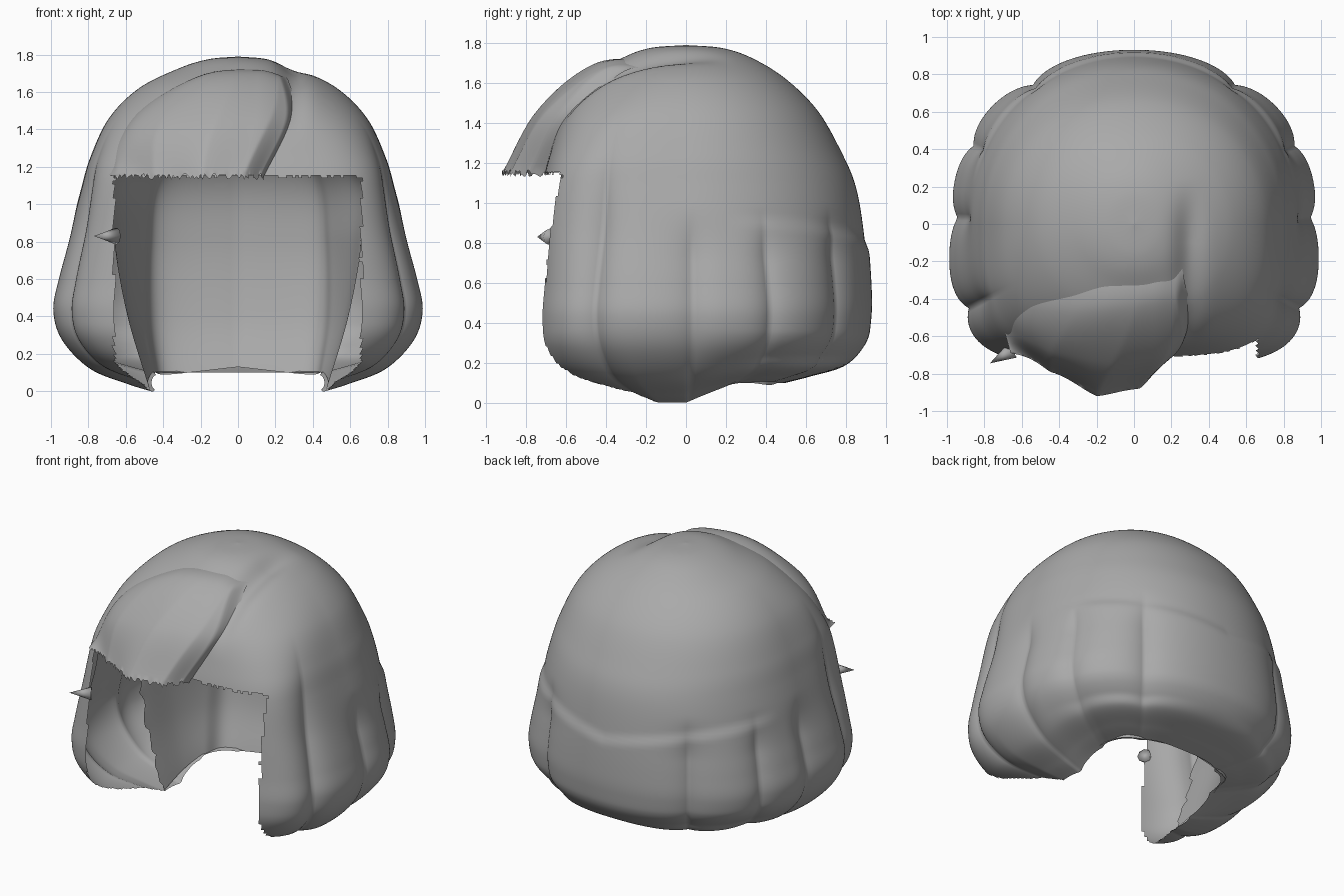
import bpy, bmesh, math, random
from mathutils import Vector

random.seed(4)
cube = bpy.data.objects.get("Cube")
if cube:
    bpy.data.objects.remove(cube)

hair = bpy.data.materials.new("hair grey")
hair.use_nodes = True
hair.diffuse_color = (0.4, 0.4, 0.4, 1)
hair.node_tree.nodes["Principled BSDF"].inputs["Base Color"].default_value = hair.diffuse_color


def spline(points, t):
    """Smooth curve through a list of points, t from 0 to 1."""
    last = len(points) - 1
    i = min(int(t * last), last - 1)
    f = t * last - i
    p1, p2 = Vector(points[i]), Vector(points[i + 1])
    p0 = Vector(points[i - 1]) if i else 2 * p1 - p2
    p3 = Vector(points[i + 2]) if i + 2 <= last else 2 * p2 - p1
    return p1 + 0.5 * f * (p2 - p0 + f * (2 * p0 - 5 * p1 + 4 * p2 - p3
                                         + f * (3 * p1 - p0 - 3 * p2 + p3)))


def ramp(value, start, end):
    f = min(1, max(0, (value - start) / (end - start)))
    return f * f * (3 - 2 * f)


def grid_mesh(name, func, cols, rows, drop=None):
    """Sheet made from func(u, v); faces whose centre passes drop are cut."""
    bm = bmesh.new()
    grid = [[bm.verts.new(func(c / cols, r / rows)) for c in range(cols + 1)]
            for r in range(rows + 1)]
    for r in range(rows):
        for c in range(cols):
            bm.faces.new((grid[r][c], grid[r + 1][c], grid[r + 1][c + 1], grid[r][c + 1]))
    if drop:
        cut = [f for f in bm.faces if drop(f.calc_center_median())]
        bmesh.ops.delete(bm, geom=cut, context="FACES")
    bmesh.ops.remove_doubles(bm, verts=bm.verts, dist=0.0004)
    return finish(name, bm)


def finish(name, bm):
    mesh = bpy.data.meshes.new(name)
    bm.to_mesh(mesh)
    bm.free()
    mesh.materials.append(hair)
    obj = bpy.data.objects.new(name, mesh)
    bpy.context.collection.objects.link(obj)
    for poly in mesh.polygons:
        poly.use_smooth = True
    return obj


# Bob profile: half width, depth behind, depth in front, height
PROFILE = [(.001, .001, .001, 1.79), (.16, .18, .18, 1.775), (.32, .33, .32, 1.725),
           (.53, .5, .5, 1.62), (.69, .66, .61, 1.46), (.79, .78, .68, 1.25),
           (.84, .85, .72, 1.08), (.9, .89, .74, .85), (.97, .91, .75, .6),
           (1, .91, .76, .43), (.95, .88, .75, .27), (.8, .78, .7, .12),
           (.6, .6, .6, .04), (.47, .49, .5, 0)]
CREASES = [-27, 2, 26, 54]
CREASES += [180 - a for a in CREASES]


def bob(u, v):
    deg = -90 + 360 * u
    c, s = math.cos(math.radians(deg)), math.sin(math.radians(deg))
    wide, back, front, z = spline(PROFILE, v)
    deep = back if s > 0 else front
    n = 2 + (0.1 + ramp(z, .2, 0) if s > 0 else 2 * ramp(z, 1.72, 1.1))
    radius = (abs(c / wide) ** n + abs(s / deep) ** n) ** (-1 / n)
    # Creases between the hanging clumps
    for a in CREASES:
        face_side = a in (-27, 207)
        low = ramp(z, 1.5, .8) if face_side else ramp(z, 1, .7)
        depth = 0.075 if face_side else 0.055
        radius *= 1 - depth * low * math.exp(-abs(deg - a) / 6)
    # Ledge where the crown layer lies over the lower clumps
    ledge = 0.78 + 0.14 * abs(c)
    radius *= 1 + 0.02 * ramp(z, ledge + .04, ledge - .04) * ramp(s, .2, .5)
    x, y = radius * c, radius * s
    # Hem rises at the back and at the face
    lift = 0.1 * min(1, max(0, 2 * s)) + 0.16 * max(0, -s - .3)
    hem = z + lift * max(0, 1 - z / .35)
    # Parting dent
    dent = 0.04 * math.exp(-((x - .29) / .07) ** 2) * ramp(y, .25, -.1) * ramp(z, 1.3, 1.6)
    return x, y, hem - dent


def face_opening(p):
    limit = min(.66, .47 + .41 * (-.14 - p.y)) + random.uniform(-.005, .005)
    return p.y < -.14 and abs(p.x) < limit and p.z < 1.15 + random.uniform(-.01, .01)


grid_mesh("bob_shell", bob, 320, 140, face_opening)

# Lining around the head: left half of each level, from the hem to the ceiling
LINING = [
    [(.47, -.14, .0), (.48, .1, .06), (.45, .28, .1), (.37, .43, .09), (0, .49, .13)],
    [(.59, -.14, .4), (.57, .14, .4), (.5, .36, .4), (.4, .52, .4), (0, .58, .4)],
    [(.66, -.14, .8), (.61, .14, .8), (.5, .42, .8), (.4, .56, .8), (0, .62, .8)],
    [(.66, -.14, 1.15), (.6, .14, 1.15), (.46, .38, 1.15), (.36, .5, 1.15), (0, .56, 1.15)],
    [(.3, -.14, 1.45), (.3, .1, 1.45), (.24, .15, 1.45), (.2, .25, 1.45), (0, .3, 1.45)]]


def lining(u, v):
    side = 1 if u < .5 else -1
    p = spline([spline(row, 1 - abs(2 * u - 1)) for row in LINING], v)
    if u in (0, 1):
        p.y += random.uniform(-.03, .02)
    return p.x * side, p.y, p.z


grid_mesh("inner_lining", lining, 80, 50)

# Swept fringe: rows run from the crown down to the cut edge
FRINGE = [
    [(-.68, -.2, 1.2), (-.5, -.2, 1.5), (-.2, -.17, 1.68), (.08, -.12, 1.71), (.22, -.12, 1.68)],
    [(-.74, -.4, 1.18), (-.54, -.46, 1.48), (-.2, -.47, 1.67), (.1, -.43, 1.7), (.27, -.4, 1.66)],
    [(-.7, -.56, 1.16), (-.53, -.65, 1.36), (-.22, -.74, 1.45), (.1, -.72, 1.47), (.31, -.62, 1.44)],
    [(-.66, -.69, 1.15), (-.45, -.79, 1.15), (-.2, -.92, 1.15), (.03, -.88, 1.15), (.15, -.77, 1.15)]]


def fringe(u, v):
    p = spline([spline(row, u) for row in FRINGE], v)
    # Strand ridges, a rolled edge at the parting and a ragged hem
    p.y += 0.018 * v * abs(math.sin(math.pi * (4 * u + v)))
    p.y += 0.09 * ramp(u, .93, 1)
    if v == 1:
        p.z += random.uniform(-.02, .015)
    return p


grid_mesh("swept_fringe", fringe, 90, 50)

# Loose tuft on the right face edge
bm = bmesh.new()
bmesh.ops.create_cone(bm, segments=8, radius1=.045, radius2=0, depth=.14, cap_ends=True)
tuft = finish("loose_tuft", bm)
tuft.location = (-.71, -.71, .83)
tuft.rotation_euler = (0, -math.pi / 2, math.radians(30))
